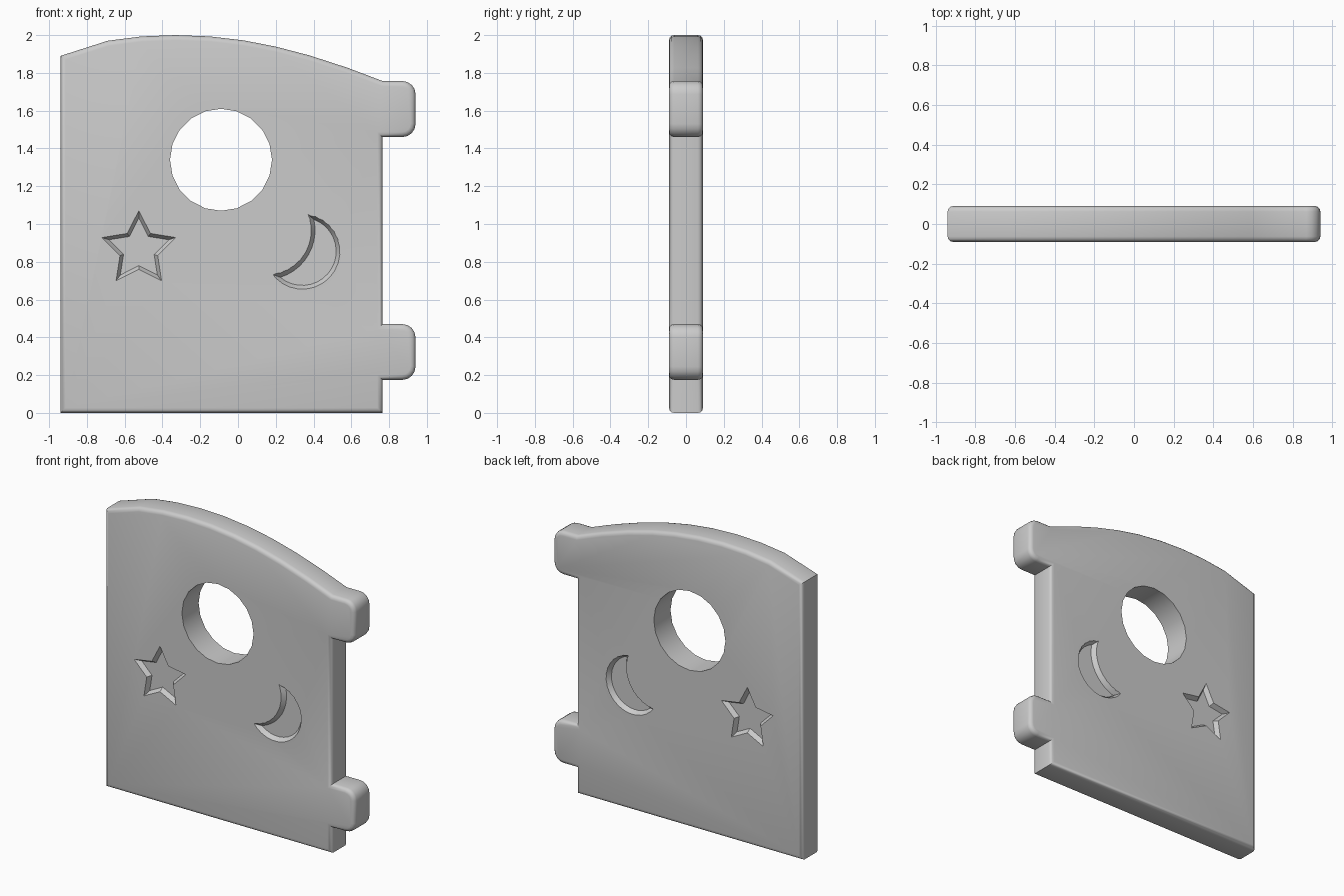
import bpy, bmesh, math
from math import sin, cos, pi

if "Cube" in bpy.data.objects:
    bpy.data.objects.remove(bpy.data.objects["Cube"])

HALF = 0.09      # half of the panel thickness
DEPTH = 0.03     # depth of the star and moon recesses


def loft(name, ring_a, ya, ring_b, yb):
    """Closed solid between two (x, z) rings placed at two depths."""
    bm = bmesh.new()
    a = [bm.verts.new((x, ya, z)) for x, z in ring_a]
    b = [bm.verts.new((x, yb, z)) for x, z in ring_b]
    n = len(a)
    bm.faces.new(a)
    bm.faces.new(b[::-1])
    for i in range(n):
        j = (i + 1) % n
        bm.faces.new((a[j], a[i], b[i], b[j]))
    bmesh.ops.recalc_face_normals(bm, faces=bm.faces)
    return bm_to_object(name, bm)


def bm_to_object(name, bm):
    me = bpy.data.meshes.new(name)
    bm.to_mesh(me)
    bm.free()
    ob = bpy.data.objects.new(name, me)
    bpy.context.collection.objects.link(ob)
    return ob


def circle(cx, cz, r, n):
    return [(cx + r * cos(2 * pi * i / n), cz + r * sin(2 * pi * i / n)) for i in range(n)]


def star(d):
    pts = []
    for i in range(10):
        r = 0.205 - 1.9 * d if i % 2 == 0 else 0.105 - d
        t = pi / 2 + i * pi / 5
        pts.append((-0.525 + r * cos(t), 0.865 + r * sin(t)))
    return pts


def moon(d):
    (ax, az), (bx, bz) = (0.34, 0.855), (0.147, 0.967)
    ra, rb = 0.2 - d, 0.241 + d
    dist = math.hypot(ax - bx, az - bz)
    phi = math.atan2(az - bz, ax - bx)
    sa = pi - math.acos((dist**2 + ra**2 - rb**2) / (2 * dist * ra))
    sb = math.acos((dist**2 + rb**2 - ra**2) / (2 * dist * rb))
    pts = []
    for i in range(19):
        t = phi - sa + 2 * sa * i / 18
        pts.append((ax + ra * cos(t), az + ra * sin(t)))
    for i in range(1, 10):
        t = phi + sb - 2 * sb * i / 10
        pts.append((bx + rb * cos(t), bz + rb * sin(t)))
    return pts


def tab(z0, z1, r=0.07):
    """Hinge tab outline, from bottom to top, with rounded outer corners."""
    pts = [(0.765, z0)]
    for cz, start in ((z0 + r, -pi / 2), (z1 - r, 0)):
        for i in range(5):
            t = start + pi / 2 * i / 4
            pts.append((0.94 - r + r * cos(t), cz + r * sin(t)))
    return pts + [(0.765, z1)]


# Panel outline with two tabs and an arched top
arch = [(0.58, 1.827), (0.38, 1.892), (0.2, 1.939), (0.03, 1.972), (-0.15, 1.993),
        (-0.33, 2.0), (-0.51, 1.993), (-0.69, 1.97), (-0.94, 1.89)]
outline = [(-0.94, 0), (0.765, 0)] + tab(0.175, 0.47) + tab(1.46, 1.757) + arch
panel = loft("door_panel", outline, -HALF, outline, HALF)

# Rounded rim on front and back
bm = bmesh.new()
bm.from_mesh(panel.data)
rim = [e for e in bm.edges if abs(e.verts[0].co.y - e.verts[1].co.y) < 1e-5]
bmesh.ops.bevel(bm, geom=rim, offset=0.027, segments=3, profile=0.5, affect='EDGES')
bm.to_mesh(panel.data)
bm.free()

# Round window and recessed star and moon on both faces
ring = circle(-0.09, 1.34, 0.27, 20)
cutters = [loft("window_cutter", ring, -0.3, ring, 0.3)]
for side in (-1, 1):
    for label, shape in (("star", star), ("moon", moon)):
        cutters.append(loft(label + "_cutter", shape(-0.02), side * (HALF + DEPTH),
                            shape(0.02), side * (HALF - DEPTH)))
for c in cutters:
    c.hide_render = True
    m = panel.modifiers.new(c.name, 'BOOLEAN')
    m.operation = 'DIFFERENCE'
    m.solver = 'EXACT'
    m.object = c

# Apply the cuts, remove the cutters and shade
dg = bpy.context.evaluated_depsgraph_get()
panel_mesh = bpy.data.meshes.new_from_object(panel.evaluated_get(dg))
panel.modifiers.clear()
panel.data = panel_mesh
for c in cutters:
    bpy.data.objects.remove(c)
bpy.context.view_layer.objects.active = panel
panel.select_set(True)
bpy.ops.object.shade_smooth_by_angle(angle=math.radians(35))
